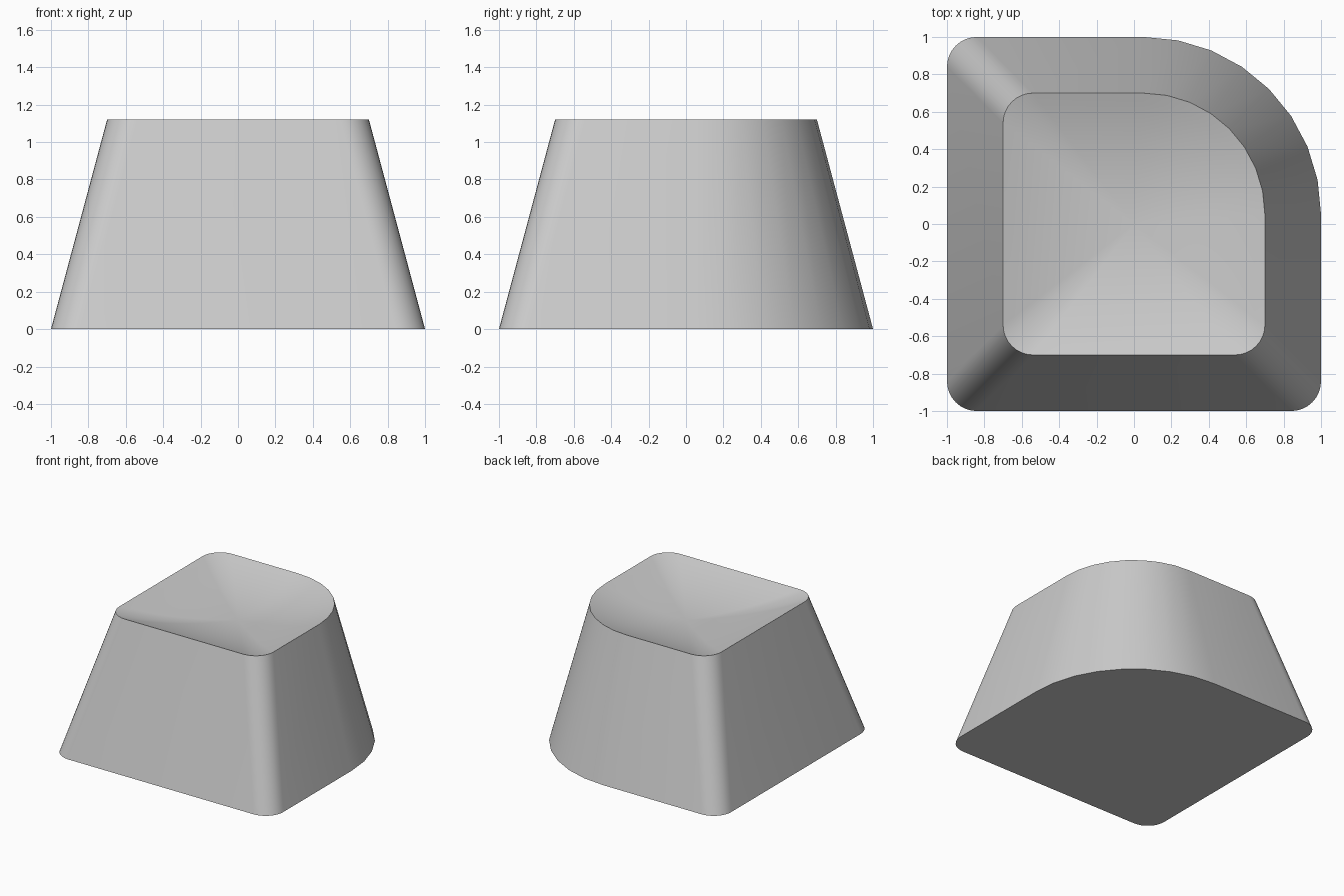
import bpy, bmesh
from math import cos, sin, pi

cube = bpy.data.objects.get("Cube")
if cube:
    bpy.data.objects.remove(cube)

HEIGHT = 1.12
DISH_DEPTH = 0.13
RINGS = 12


def outline(half, small, large, segments=8):
    """Square outline with three small corners and one large back left corner."""
    points = []
    for i, (sx, sy) in enumerate([(1, 1), (-1, 1), (-1, -1), (1, -1)]):
        r = large if i == 0 else small
        for k in range(segments + 1):
            a = pi / 2 * (i + k / segments)
            points.append((sx * (half - r) + r * cos(a), sy * (half - r) + r * sin(a)))
    return points


def bridge(bm, lower, upper):
    n = len(lower)
    for i in range(n):
        j = (i + 1) % n
        bm.faces.new((lower[i], lower[j], upper[j], upper[i]))


# Tapered body with a closed base
bm = bmesh.new()
base = [bm.verts.new((x, y, 0)) for x, y in outline(1, 0.16, 0.95)]
rim_points = outline(0.7, 0.16, 0.65)
rim = [bm.verts.new((x, y, HEIGHT)) for x, y in rim_points]
bm.faces.new(base[::-1])
bridge(bm, base, rim)

# Shallow dish in the top, sinking towards the middle
outer = rim
for k in range(RINGS - 1, 0, -1):
    t = k / RINGS
    z = HEIGHT - DISH_DEPTH * (1 - t * t)
    inner = [bm.verts.new((x * t, y * t, z)) for x, y in rim_points]
    bridge(bm, outer, inner)
    outer = inner
middle = bm.verts.new((0, 0, HEIGHT - DISH_DEPTH))
for i, v in enumerate(outer):
    bm.faces.new((v, outer[(i + 1) % len(outer)], middle))

mesh = bpy.data.meshes.new("key_cap")
bm.to_mesh(mesh)
bm.free()
cap = bpy.data.objects.new("key_cap", mesh)
bpy.context.collection.objects.link(cap)

# Plain grey material
grey = bpy.data.materials.new("light_grey")
grey.use_nodes = True
colour = (0.6, 0.6, 0.6, 1)
grey.diffuse_color = colour
grey.node_tree.nodes["Principled BSDF"].inputs["Base Color"].default_value = colour
mesh.materials.append(grey)

# Smooth walls and dish with sharp rims
bpy.context.view_layer.objects.active = cap
cap.select_set(True)
bpy.ops.object.shade_smooth_by_angle(angle=pi / 6)
